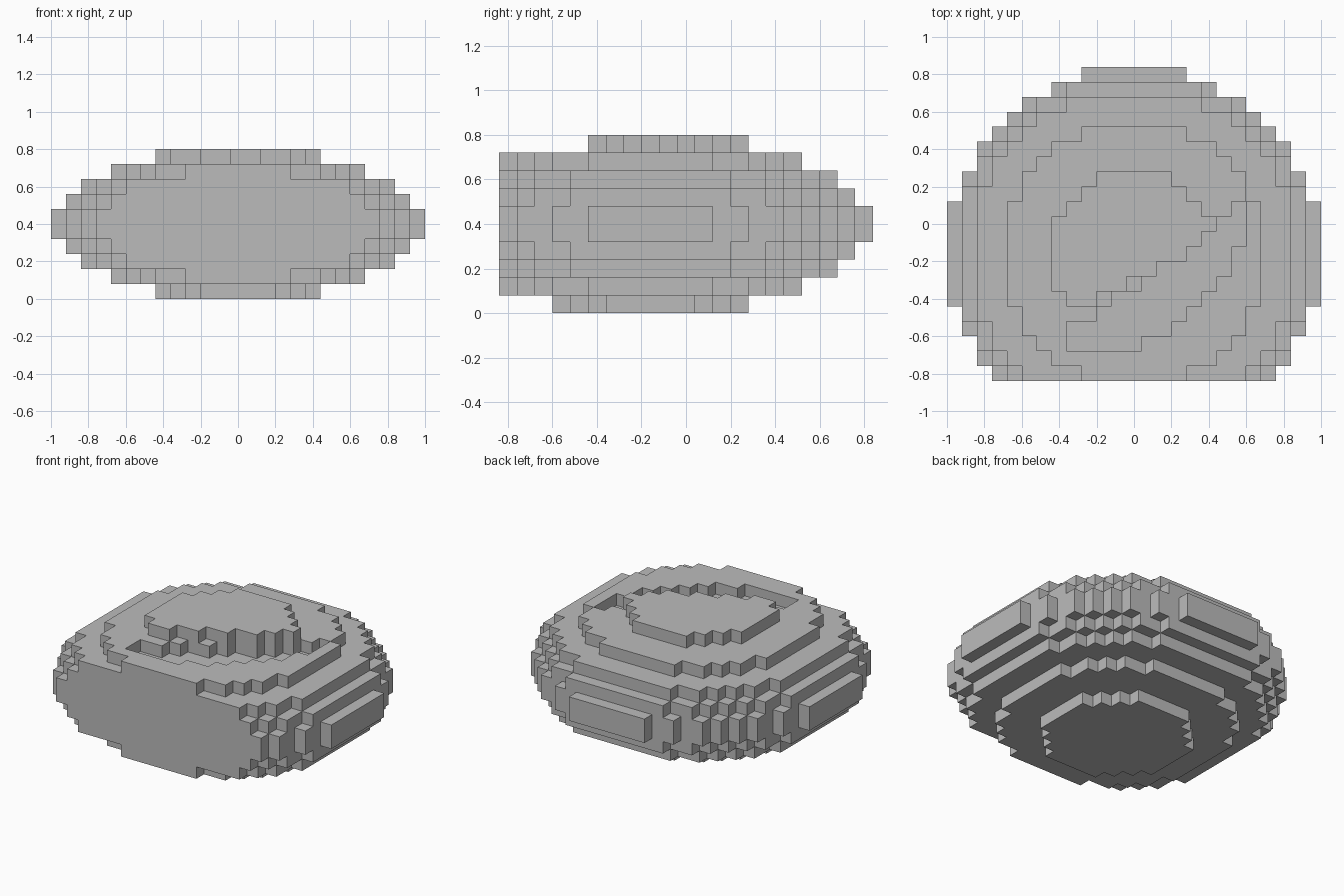
import bpy, bmesh, math

CELL = 0.08          # edge of one block
RADIUS = 12.5        # widest radius, in blocks
LAYERS = 10
CENTRE_Y = -0.16     # middle of the round plan
FRONT_ROW = -8       # flat front cut

if "Cube" in bpy.data.objects:
    bpy.data.objects.remove(bpy.data.objects["Cube"])

# Trench in the top: row -> first and last block
TRENCH = {-6: (-4, 0), -5: (-4, 2), -4: (-2, 3), -3: (-1, 4), -2: (1, 5),
          -1: (2, 6), 0: (4, 6), 1: (5, 7), 2: (6, 7), 3: (7, 7)}
# Right-hand end of each cut row on the top plate
PLATE_END = {-5: -9, -4: -9, -3: -3, -2: -1, -1: 1, 0: 3, 1: 4}


def is_filled(i, j, k):
    """Blocky flattened ball with a flat front and a trench in the top."""
    if not 0 <= k < LAYERS or j < FRONT_ROW:
        return False
    half = LAYERS / 2
    height = (k + 0.5 - half) / half
    if i * i + j * j > RADIUS ** 2 * (1 - height ** 2):
        return False
    if k == LAYERS - 1:
        return i <= PLATE_END.get(j, i)
    if k == LAYERS - 2 and j in TRENCH:
        first, last = TRENCH[j]
        return not first <= i <= last
    return True


# Stone colour
stone = bpy.data.materials.new("grey_stone")
stone.use_nodes = True
grey = (0.5, 0.5, 0.5, 1)
stone.diffuse_color = grey
stone.node_tree.nodes["Principled BSDF"].inputs["Base Color"].default_value = grey

# Outer skin: one quad wherever a block meets air
bm = bmesh.new()
corners = {}


def corner(i, j, k):
    if (i, j, k) not in corners:
        corners[i, j, k] = bm.verts.new(((i - 0.5) * CELL,
                                         (j - 0.5) * CELL + CENTRE_Y, k * CELL))
    return corners[i, j, k]


reach = math.ceil(RADIUS)
for k in range(LAYERS):
    for j in range(FRONT_ROW, reach):
        for i in range(-reach, reach + 1):
            if not is_filled(i, j, k):
                continue
            block = (i, j, k)
            for axis in range(3):
                u, v = (axis + 1) % 3, (axis + 2) % 3
                for side in (0, 1):
                    beside = list(block)
                    beside[axis] += 2 * side - 1
                    if is_filled(*beside):
                        continue
                    quad = []
                    for du, dv in ((0, 0), (1, 0), (1, 1), (0, 1)):
                        p = list(block)
                        p[axis] += side
                        p[u] += du
                        p[v] += dv
                        quad.append(corner(*p))
                    bm.faces.new(quad if side else quad[::-1])

mesh = bpy.data.meshes.new("blocky_boulder")
bm.to_mesh(mesh)
bm.free()
mesh.materials.append(stone)
boulder = bpy.data.objects.new("blocky_boulder", mesh)
bpy.context.collection.objects.link(boulder)
